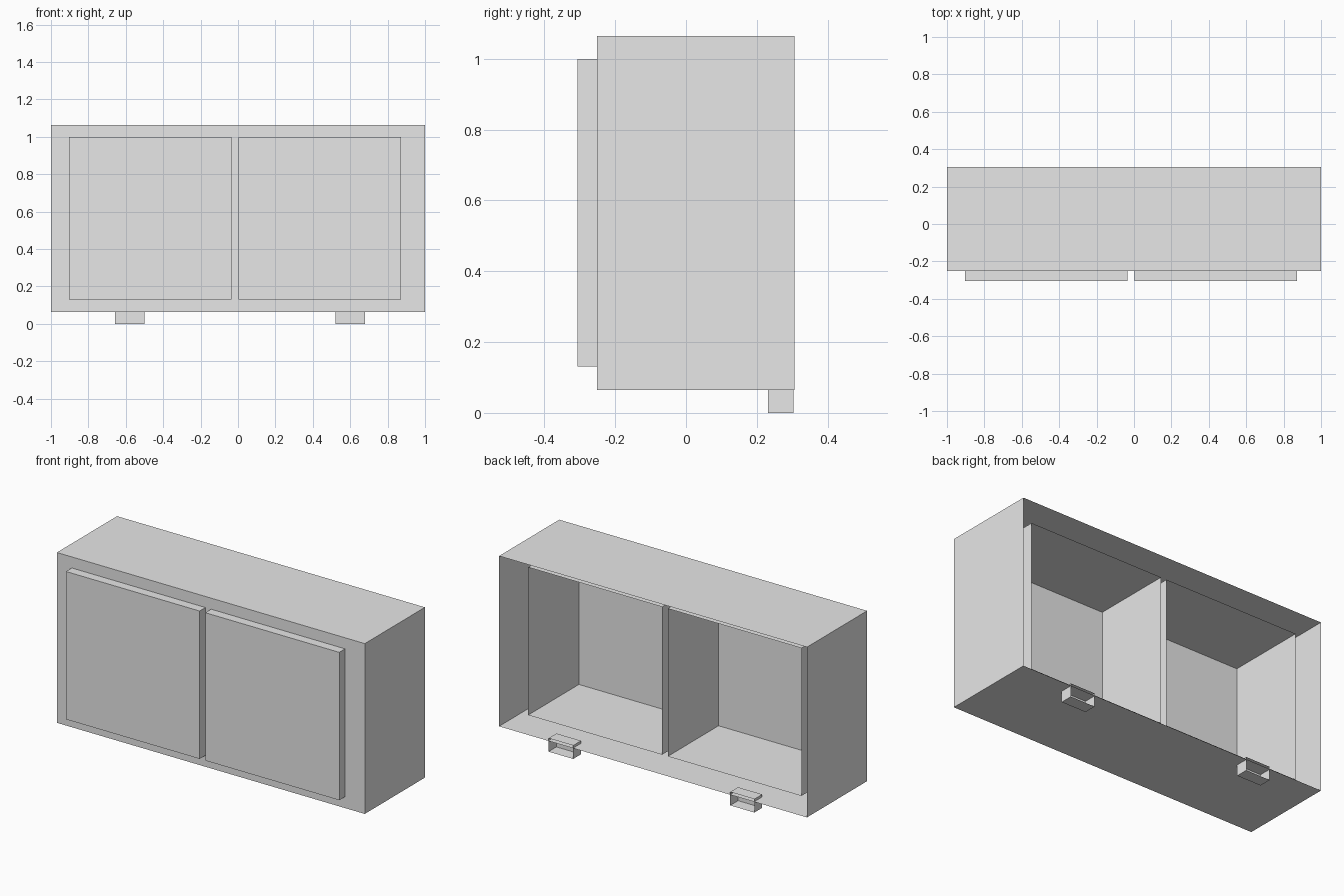
import bpy
import bmesh
from mathutils import Vector

if "Cube" in bpy.data.objects:
    bpy.data.objects.remove(bpy.data.objects["Cube"])

# Single plain finish
grey = bpy.data.materials.new("plain_grey")
grey.use_nodes = True
colour = (0.8, 0.8, 0.8, 1)
grey.diffuse_color = colour
grey.node_tree.nodes["Principled BSDF"].inputs["Base Color"].default_value = colour


def open_box(name, low, high):
    """Thin-walled box between two corners, without its rear (+y) face."""
    low, high = Vector(low), Vector(high)
    bm = bmesh.new()
    bmesh.ops.create_cube(bm, size=1)
    for v in bm.verts:
        v.co = (low + high) / 2 + v.co * (high - low)
    bm.normal_update()
    rear = [f for f in bm.faces if f.normal.y > 0.9]
    bmesh.ops.delete(bm, geom=rear, context="FACES")
    mesh = bpy.data.meshes.new(name)
    bm.to_mesh(mesh)
    bm.free()
    mesh.materials.append(grey)
    obj = bpy.data.objects.new(name, mesh)
    bpy.context.collection.objects.link(obj)
    return obj


BACK, FRONT, BASE = 0.306, -0.252, 0.064

# Outer cabinet shell
open_box("cabinet_shell", (-1, FRONT, BASE), (1, BACK, BASE + 1))

# Two drawers that run through the front panel
for side, x0, x1 in (("right", -0.903, -0.035), ("left", 0.002, 0.872)):
    open_box(side + "_drawer", (x0, -BACK, 0.131), (x1, 0.219, 0.999))

# Two small rear feet, sunk slightly through the floor
for side, x0, x1 in (("right", -0.657, -0.5), ("left", 0.52, 0.68)):
    open_box(side + "_foot", (x0, 0.231, 0), (x1, BACK - 0.002, 0.079))
